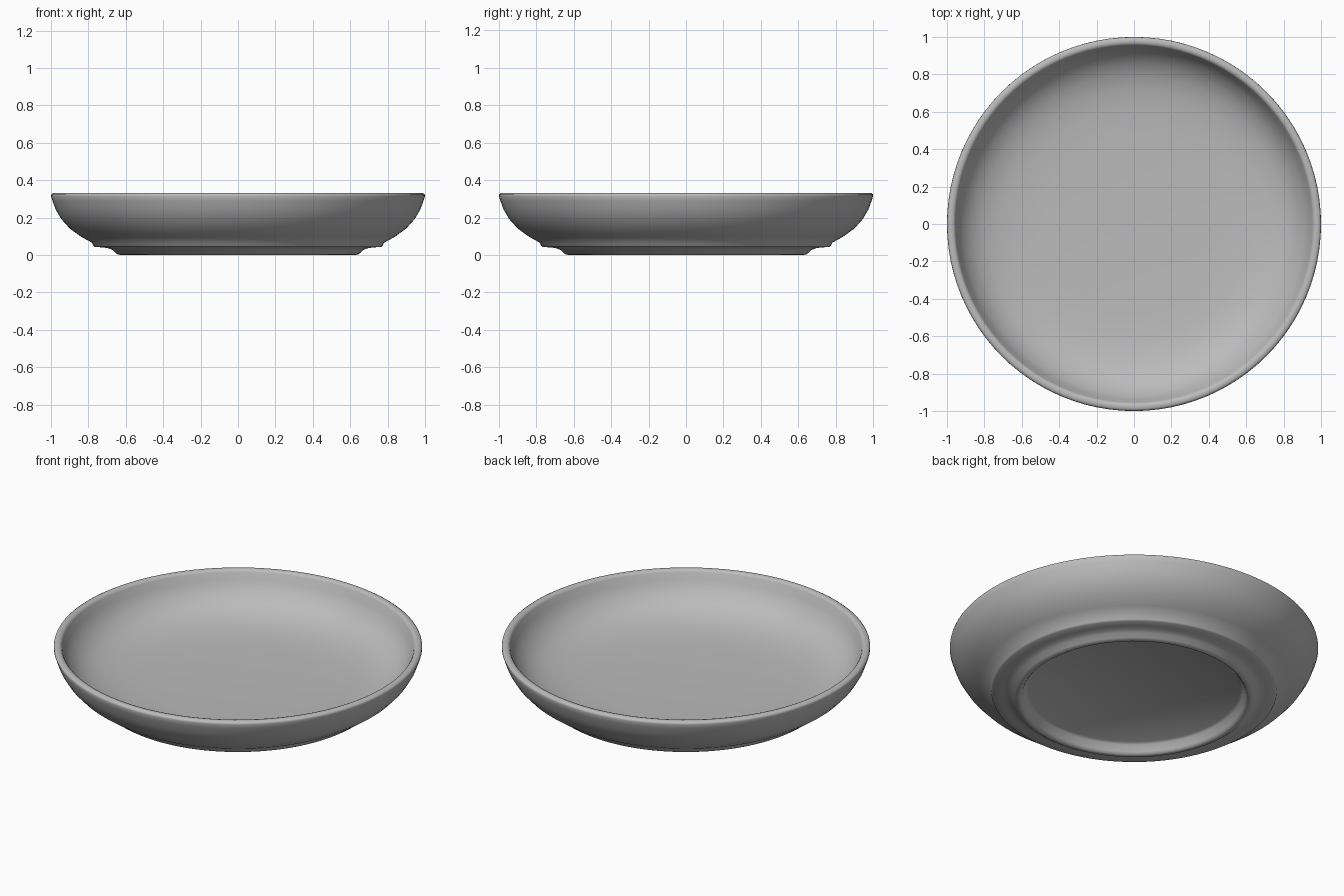
import bpy, bmesh, math

if "Cube" in bpy.data.objects:
    bpy.data.objects.remove(bpy.data.objects["Cube"])

SEGMENTS = 96

# Glaze
glaze = bpy.data.materials.new("grey_glaze")
glaze.use_nodes = True
colour = (0.5, 0.5, 0.5, 1)
glaze.diffuse_color = colour
glaze.node_tree.nodes["Principled BSDF"].inputs["Base Color"].default_value = colour

# Half section (radius, height): recessed base, foot ring, ledge, outer wall, lip, bowl
profile = [
    (0, 0.06), (0.575, 0.06), (0.59, 0.05), (0.605, 0.015), (0.615, 0.003),
    (0.625, 0.0), (0.64, 0.002), (0.65, 0.008), (0.67, 0.026), (0.69, 0.035),
    (0.72, 0.04), (0.765, 0.043), (0.775, 0.05), (0.78, 0.065),
    (0.84, 0.098), (0.90, 0.142), (0.945, 0.192), (0.975, 0.243), (0.992, 0.29),
    (1.0, 0.315), (0.998, 0.325), (0.988, 0.331), (0.975, 0.332),
    (0.962, 0.329), (0.955, 0.318), (0.94, 0.275), (0.91, 0.225),
    (0.86, 0.177), (0.80, 0.145), (0.72, 0.121), (0.62, 0.108), (0.48, 0.10), (0, 0.10),
]

# Lathe the section around the z axis
bm = bmesh.new()
verts = [bm.verts.new((r, 0, z)) for r, z in profile]
edges = [bm.edges.new(pair) for pair in zip(verts, verts[1:])]
bmesh.ops.spin(bm, geom=verts + edges, cent=(0, 0, 0), axis=(0, 0, 1),
               angle=2 * math.pi, steps=SEGMENTS, use_duplicate=False)
bmesh.ops.remove_doubles(bm, verts=bm.verts, dist=0.0005)
bmesh.ops.recalc_face_normals(bm, faces=bm.faces)

mesh = bpy.data.meshes.new("plate")
bm.to_mesh(mesh)
bm.free()
mesh.materials.append(glaze)
plate = bpy.data.objects.new("plate", mesh)
bpy.context.collection.objects.link(plate)

# Smooth shading
bpy.context.view_layer.objects.active = plate
plate.select_set(True)
bpy.ops.object.shade_smooth_by_angle(angle=math.radians(50))
